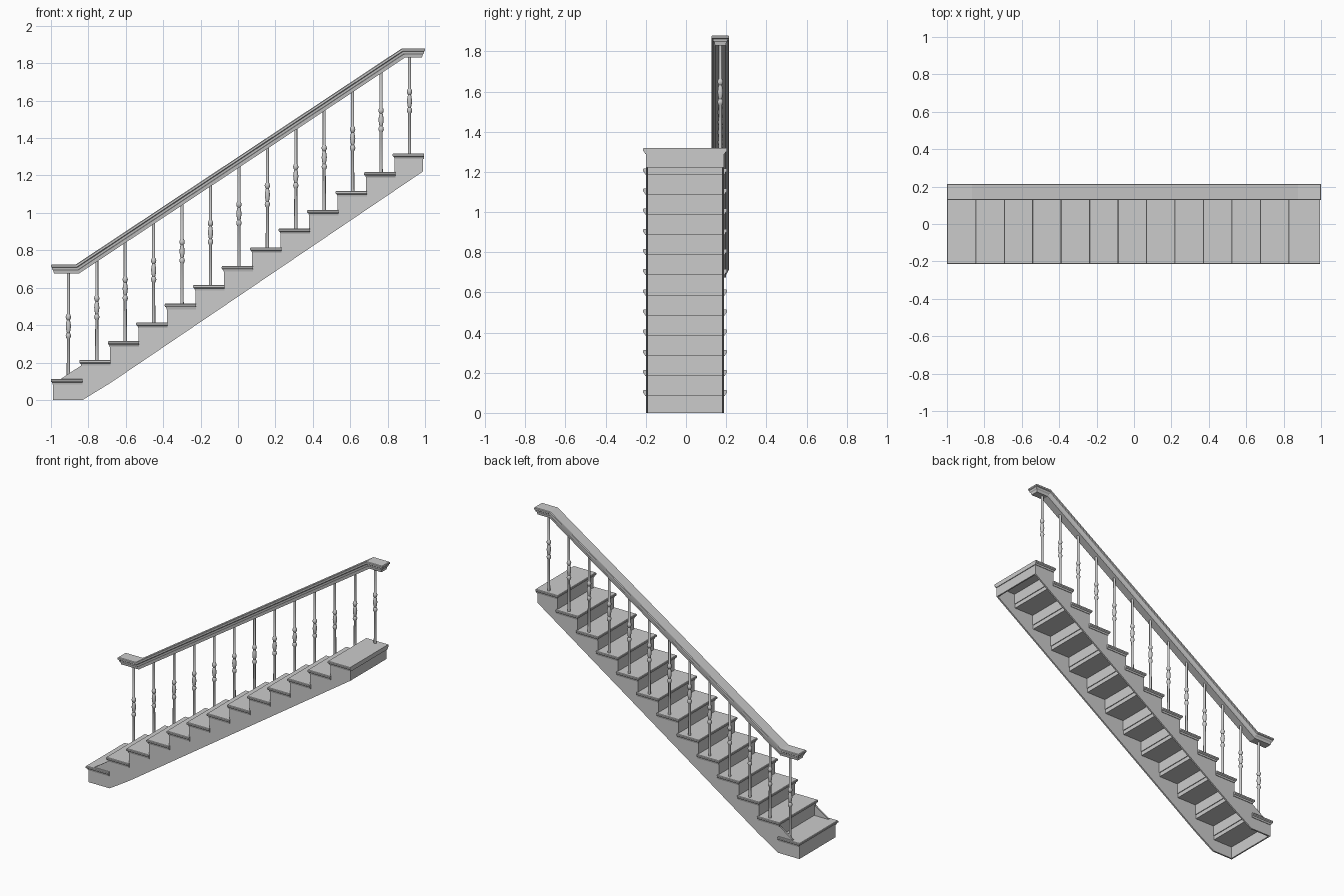
import bpy, bmesh
from math import cos, sin, pi

if "Cube" in bpy.data.objects:
    bpy.data.objects.remove(bpy.data.objects["Cube"])

N = 13
RUN, RISE = 1.98 / N, 0.1004
X0, Z0 = -0.99, 0.113          # first riser face, first tread top
Y0, Y1 = -0.20, 0.19           # outer faces of the stringers
RAIL_Y = 0.171


def finish(name, bm, smooth=False):
    bmesh.ops.recalc_face_normals(bm, faces=bm.faces[:])
    me = bpy.data.meshes.new(name)
    bm.to_mesh(me)
    bm.free()
    ob = bpy.data.objects.new(name, me)
    bpy.context.collection.objects.link(ob)
    if smooth:
        bpy.ops.object.select_all(action='DESELECT')
        ob.select_set(True)
        bpy.context.view_layer.objects.active = ob
        bpy.ops.object.shade_smooth_by_angle(angle=0.7)
    return ob


def bridge(bm, rings):
    n = len(rings[0])
    for a, b in zip(rings, rings[1:]):
        for j in range(n):
            k = (j + 1) % n
            bm.faces.new((a[j], a[k], b[k], b[j]))


def loft(name, rings):
    """Stack of rings: front points left to right, then back points right to left."""
    bm = bmesh.new()
    vs = [[bm.verts.new(p) for p in r] for r in rings]
    bridge(bm, vs)
    n = len(rings[0])
    for r in (vs[0], vs[-1]):
        for j in range(n // 2 - 1):
            bm.faces.new((r[j], r[j + 1], r[n - 2 - j], r[n - 1 - j]))
    return finish(name, bm)


def box(name, x0, x1, y0, y1, z0, z1):
    return loft(name, [[(x0, y0, z), (x1, y0, z), (x1, y1, z), (x0, y1, z)] for z in (z0, z1)])


def step_x(i):
    return X0 + i * RUN


def step_z(i):
    return Z0 + i * RISE


# Saw-tooth side stringers
outline = [(X0, 0)]
for i in range(N):
    z = step_z(i) - 0.029
    outline += [(step_x(i), z), (step_x(i + 1), z)]
outline += [(0.99, 1.222), (-0.68, 0.092), (-0.83, 0)]
for name, ya, yb in (("stringer_front", Y0, Y0 + 0.011), ("stringer_back", Y1 - 0.011, Y1)):
    bm = bmesh.new()
    rings = [[bm.verts.new((x, y, z)) for x, z in outline] for y in (ya, yb)]
    bridge(bm, rings)
    for r in rings:
        bm.faces.new(r)
    bmesh.ops.triangulate(bm, faces=[f for f in bm.faces if len(f.verts) > 4])
    finish(name, bm)

# Treads with moulded nosing (inset, drop) and risers
NOSING = [(0.003, 0), (0, 0.004), (0, 0.013), (0.003, 0.017), (0.007, 0.019), (0.010, 0.030)]
for i in range(N):
    x, xb, z = step_x(i) - 0.011, step_x(i + 1) + 0.005, step_z(i)
    rings = []
    for d, h in NOSING:
        ya, yb = Y0 - 0.014 + d, Y1 + 0.014 - d
        rings.append([(x + d, ya, z - h), (xb, ya, z - h), (xb, yb, z - h), (x + d, yb, z - h)])
    loft(f"tread_{i + 1}", rings)
    bottom = 0 if i == 0 else step_z(i - 1) - 0.002
    box(f"riser_{i + 1}", step_x(i), step_x(i) + 0.01, Y0 + 0.002, Y1 - 0.002, bottom, z - 0.028)
box("end_panel", 0.98, 0.99, Y0 + 0.002, Y1 - 0.002, 1.222, step_z(N - 1) - 0.028)

# Moulded handrail with level, mitred ends (half width, depth)
W = 0.043
RAIL = [(0.039, 0), (W, 0.004), (W, 0.014), (0.038, 0.018), (0.036, 0.028), (0.030, 0.034), (0.027, 0.050)]
rings = []
for w, d in RAIL:
    e = 1 - (W - w)
    path = [(-e, 0.725 - d), (-0.866 + 0.3 * d, 0.725 - d), (0.877 + 0.3 * d, 1.88 - d), (e, 1.88 - d)]
    rings.append([(x, RAIL_Y - w, z) for x, z in path] + [(x, RAIL_Y + w, z) for x, z in reversed(path)])
loft("handrail", rings)


def rail_bottom(x):
    t = min(max((x + 0.851) / 1.743, 0), 1)
    return 0.675 + t * 1.155


# Turned balusters (radius, height from bead centre)
BEADS = [(0.008, -0.066), (0.012, -0.060), (0.0145, -0.050), (0.012, -0.040), (0.008, -0.034),
         (0.011, -0.022), (0.014, 0), (0.011, 0.022),
         (0.008, 0.034), (0.012, 0.040), (0.0145, 0.050), (0.012, 0.060), (0.008, 0.066)]
SIDES = 16
for i in range(N):
    x, z = -0.907 + i * 0.152, step_z(i)
    prof = [(0.009, z - 0.003)] + [(r, z + 0.28 + h) for r, h in BEADS] + [(0.008, rail_bottom(x) + 0.008)]
    bm = bmesh.new()
    rings = [[bm.verts.new((x + r * cos(2 * pi * k / SIDES), RAIL_Y + r * sin(2 * pi * k / SIDES), h))
              for k in range(SIDES)] for r, h in prof]
    bridge(bm, rings)
    bm.faces.new(rings[0])
    bm.faces.new(rings[-1])
    finish(f"baluster_{i + 1}", bm, True)
